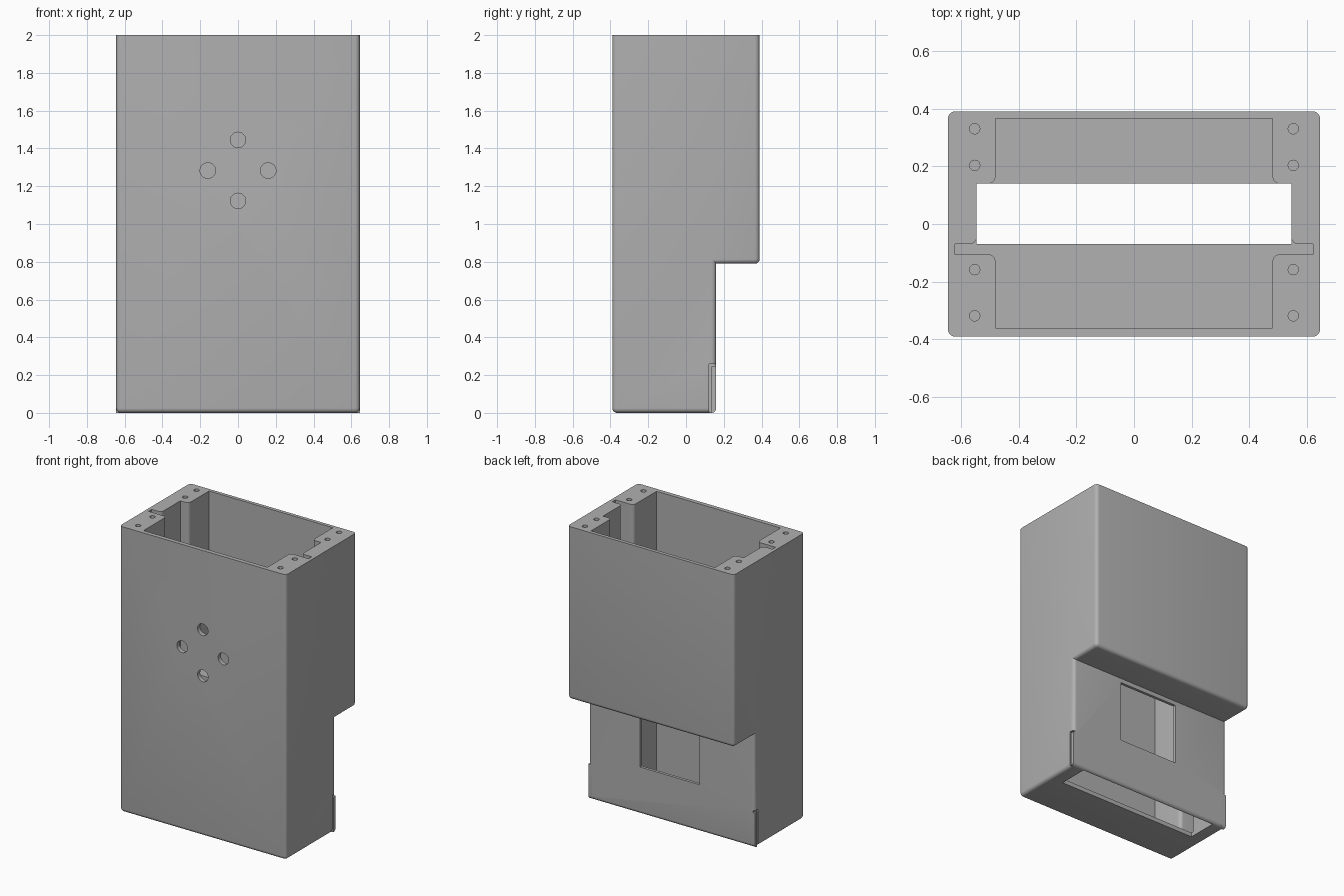
import bpy, bmesh, math
from mathutils import Vector

if "Cube" in bpy.data.objects:
    bpy.data.objects.remove(bpy.data.objects["Cube"], do_unlink=True)

grey = bpy.data.materials.new("plain_grey")
grey.use_nodes = True
COLOUR = (0.44, 0.44, 0.44, 1)
grey.diffuse_color = COLOUR
grey.node_tree.nodes["Principled BSDF"].inputs["Base Color"].default_value = COLOUR

W, D, H = 0.645, 0.39, 2.0      # half width, half depth, height
STEP_Y, STEP_Z = 0.16, 0.79     # rear step
R = 0.025                       # edge rounding


def rounded(points, steps=6):
    """Turn (a, b, radius) corners into a 2D outline with right-angle fillets."""
    out = []
    for i, (a, b, r) in enumerate(points):
        p = Vector((a, b))
        if not r:
            out.append(p)
            continue
        u = (Vector(points[i - 1][:2]) - p).normalized() * r
        v = (Vector(points[(i + 1) % len(points)][:2]) - p).normalized() * r
        for k in range(steps + 1):
            t = k / steps * math.pi / 2
            out.append(p + u * (1 - math.sin(t)) + v * (1 - math.cos(t)))
    return out


def prism(name, outline, lo, hi, axis="z"):
    """Extrude a 2D outline along an axis."""
    place = {"x": lambda p, h: (h, p[0], p[1]),
             "y": lambda p, h: (p[0], h, p[1]),
             "z": lambda p, h: (p[0], p[1], h)}[axis]
    bm = bmesh.new()
    low = [bm.verts.new(place(p, lo)) for p in outline]
    high = [bm.verts.new(place(p, hi)) for p in outline]
    bm.faces.new(low)
    bm.faces.new(high)
    n = len(outline)
    for i in range(n):
        j = (i + 1) % n
        bm.faces.new((low[i], low[j], high[j], high[i]))
    bmesh.ops.recalc_face_normals(bm, faces=bm.faces[:])
    mesh = bpy.data.meshes.new(name)
    bm.to_mesh(mesh)
    bm.free()
    mesh.materials.append(grey)
    ob = bpy.data.objects.new(name, mesh)
    bpy.context.collection.objects.link(ob)
    return ob


def rect(a0, a1, b0, b1):
    return [(a0, b0), (a1, b0), (a1, b1), (a0, b1)]


def circle(a, b, r, n=32):
    return [(a + r * math.cos(2 * math.pi * i / n),
             b + r * math.sin(2 * math.pi * i / n)) for i in range(n)]


def mirrored(half):
    """Close a right-hand half outline with its mirror image in x."""
    return half + [(-a, b, r) for a, b, r in reversed(half)]


# Stepped outer housing, rounded everywhere except the rim and inner corner
housing = prism("housing", [(-D, 0), (STEP_Y, 0), (STEP_Y, STEP_Z),
                            (D, STEP_Z), (D, H), (-D, H)], -W, W, "x")
bm = bmesh.new()
bm.from_mesh(housing.data)


def is_round(edge):
    rim = all(v.co.z > H - 0.01 for v in edge.verts)
    inner = all(abs(v.co.y - STEP_Y) < 0.01 and abs(v.co.z - STEP_Z) < 0.01
                for v in edge.verts)
    return not rim and not inner


bmesh.ops.bevel(bm, geom=[e for e in bm.edges if is_round(e)], offset=R,
                offset_type="OFFSET", segments=5, profile=0.5, affect="EDGES")
bm.to_mesh(housing.data)
bm.free()


def combine(tool, operation="DIFFERENCE"):
    mod = housing.modifiers.new("combine", "BOOLEAN")
    mod.operation = operation
    mod.solver = "EXACT"
    mod.object = tool
    bpy.context.view_layer.objects.active = housing
    bpy.ops.object.modifier_apply(modifier=mod.name)
    bpy.data.objects.remove(tool, do_unlink=True)


# Main cavity with panel slots and front corner posts
main = mirrored([(0.48, -0.36, 0), (0.48, -0.105, R), (0.62, -0.105, 0),
                 (0.62, -0.07, 0), (0.545, -0.07, R), (0.545, 0.14, 0)])
combine(prism("main_cavity", rounded(main), 0.03, H + 0.1))

# Upper rear cavity above the step, flaring around the rear posts
flare = [(0.48 + R * (1 - math.sin(t)), 0.14 + R * (1 - math.cos(t)))
         for t in [k * math.pi / 12 for k in range(7)]]
right = [(0.505, 0.1)] + flare + [(0.48, 0.365)]
rear = right + [(-a, b) for a, b in reversed(right)]
combine(prism("rear_cavity", rear, STEP_Z + 0.03, H + 0.1))

# Opening in the floor and window in the lower rear wall
combine(prism("floor_opening", rect(-0.545, 0.545, -0.07, 0.14), -0.1, 0.1))
combine(prism("rear_window", rect(-0.215, 0.245, 0.33, 0.76), 0.05, 0.3, "y"))

# Four holes in the front wall
for x, z in ((0, 1.445), (0, 1.122), (-0.16, 1.283), (0.16, 1.283)):
    combine(prism("front_hole", circle(x, z, 0.041), -0.5, -0.3, "y"))

# Screw holes in the tops of the posts
for side in (-1, 1):
    for y in (0.33, 0.203, -0.158, -0.318):
        combine(prism("screw_hole", circle(side * 0.552, y, 0.018, 20),
                      H - 0.2, H + 0.1))

# Square-edged corner tabs at the lower rear, set off by a thin groove
for side in (-1, 1):
    lo, hi = sorted((side * 0.61, side * W))
    tab = rounded([(0.125, 0, 0), (STEP_Y, 0, R), (STEP_Y, 0.25, 0),
                   (0.125, 0.25, 0)])
    combine(prism("corner_tab", tab, lo, hi, "x"), "UNION")
    lo, hi = sorted((side * 0.632, side * 0.7))
    groove = [(0.122, -0.1), (0.134, -0.1), (0.134, 0.245), (0.2, 0.245),
              (0.2, 0.259), (0.122, 0.259)]
    combine(prism("groove", groove, lo, hi, "x"))

bpy.ops.object.select_all(action="DESELECT")
housing.select_set(True)
bpy.context.view_layer.objects.active = housing
bpy.ops.object.shade_smooth_by_angle(angle=math.radians(30))
